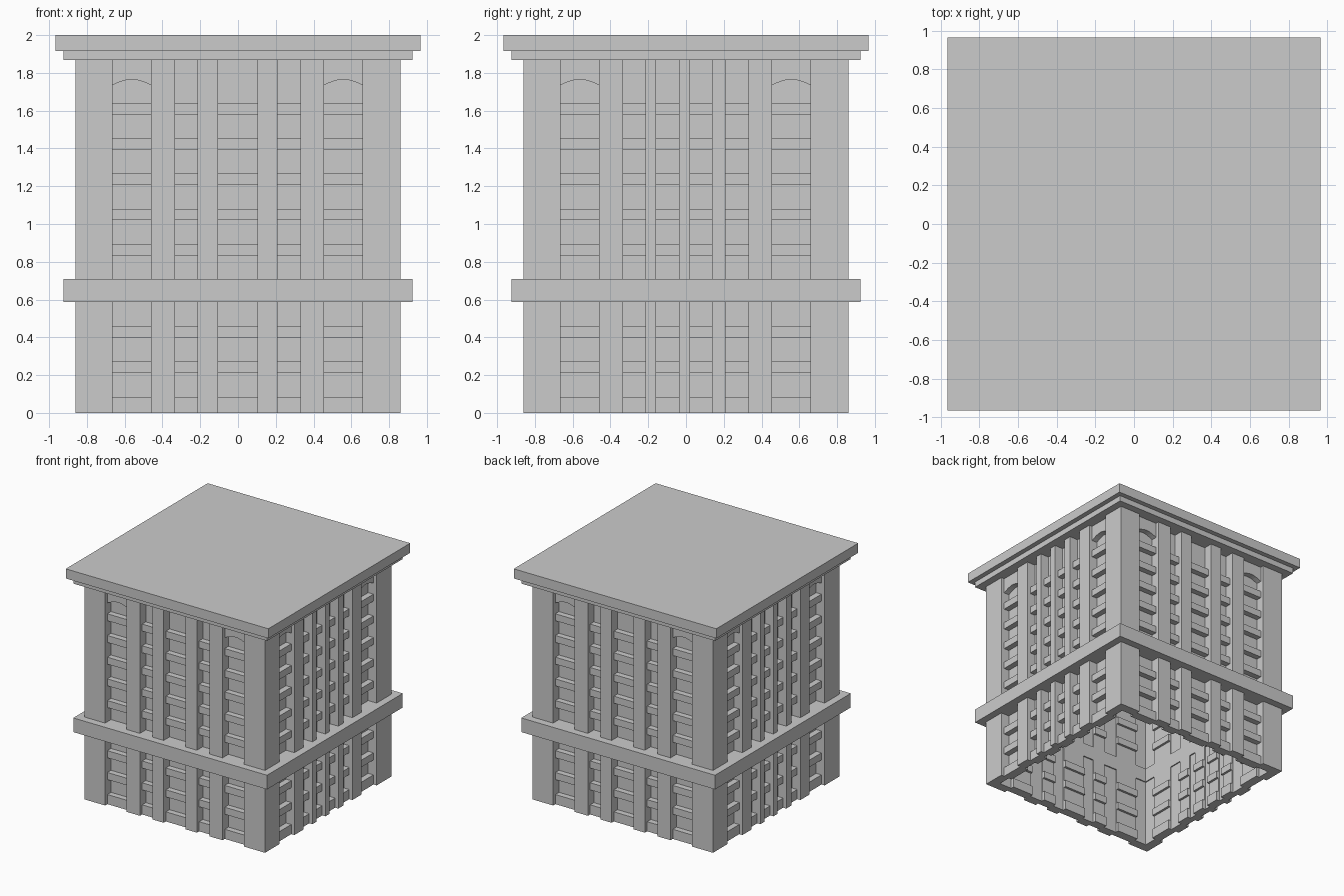
import bpy, bmesh, math
from mathutils import Matrix

if "Cube" in bpy.data.objects:
    bpy.data.objects.remove(bpy.data.objects["Cube"])

H, TOP = 0.86, 1.87            # half width of the body, wall top
PANE, LEDGE, INNER = 0.78, 0.83, 0.75


def box(bm, x0, x1, y0, y1, z0, z1):
    m = Matrix.Translation(((x0 + x1) / 2, (y0 + y1) / 2, (z0 + z1) / 2)) @ \
        Matrix.Diagonal((x1 - x0, y1 - y0, z1 - z0, 1))
    bmesh.ops.create_cube(bm, size=1, matrix=m)


def prism(bm, outline, y0, y1):
    """Extrude an (x, z) outline along y."""
    f = bm.faces.new([bm.verts.new((x, y0, z)) for x, z in outline])
    ext = bmesh.ops.extrude_face_region(bm, geom=[f])
    for v in ext["geom"]:
        if isinstance(v, bmesh.types.BMVert):
            v.co.y = y1


def finish(bm, name, quarter=0):
    bmesh.ops.recalc_face_normals(bm, faces=bm.faces[:])
    bm.transform(Matrix.Rotation(quarter * math.pi / 2, 4, 'Z'))
    me = bpy.data.meshes.new(name)
    bm.to_mesh(me)
    bm.free()
    ob = bpy.data.objects.new(name, me)
    bpy.context.collection.objects.link(ob)


# window bays of the two facade layouts (left edge, right edge)
front_bays = [(-0.665, -0.46), (-0.333, -0.215), (-0.107, 0.103), (0.21, 0.33), (0.455, 0.66)]
side_bays = [(-0.665, -0.46), (-0.333, -0.215), (-0.16, -0.038), (0.02, 0.138), (0.21, 0.33), (0.455, 0.66)]
ledge_rows = [(0.0, 0.083), (0.212, 0.273), (0.4, 0.461)] + \
             [(0.833 + i * 0.187, 0.893 + i * 0.187) for i in range(5)]

for k, side in enumerate(("front", "right", "back", "left")):
    bays = side_bays if k % 2 else front_bays
    end = PANE if k % 2 else H

    # pillars between the bays
    bm = bmesh.new()
    edges = [-end] + [u for b in bays for u in b] + [end]
    for a, b in zip(edges[::2], edges[1::2]):
        box(bm, a, b, -H, -PANE, 0, TOP)
    finish(bm, side + "_pillars", k)

    # recessed window panes
    bm = bmesh.new()
    for a, b in bays:
        box(bm, a, b, -PANE, -PANE + 0.01, 0, TOP)
    finish(bm, side + "_window_panes", k)

    # floor ledges across each bay
    bm = bmesh.new()
    for a, b in bays:
        for z0, z1 in ledge_rows:
            box(bm, a, b, -LEDGE, -INNER, z0, z1)
    finish(bm, side + "_ledges", k)

    # arched heads over the outer bays
    bm = bmesh.new()
    for a, b in (bays[0], bays[-1]):
        arc = [(a + (b - a) * i / 8, 1.735 + 0.03 * math.sin(math.pi * i / 8)) for i in range(9)]
        prism(bm, arc + [(b, TOP), (a, TOP)], -LEDGE, -PANE)
    finish(bm, side + "_arch_heads", k)

# belt course: a hollow ring around the body
bm = bmesh.new()
o, i = 0.924, 0.77
for s in (-1, 1):
    lo, hi = sorted((s * o, s * i))
    box(bm, -o, o, lo, hi, 0.588, 0.71)
    box(bm, lo, hi, -i, i, 0.588, 0.71)
finish(bm, "belt_course")

# stepped cornice and roof slab
bm = bmesh.new()
box(bm, -0.924, 0.924, -0.924, 0.924, 1.868, 1.917)
finish(bm, "lower_cornice")
bm = bmesh.new()
box(bm, -0.966, 0.966, -0.966, 0.966, 1.917, 2.0)
finish(bm, "roof_slab")
